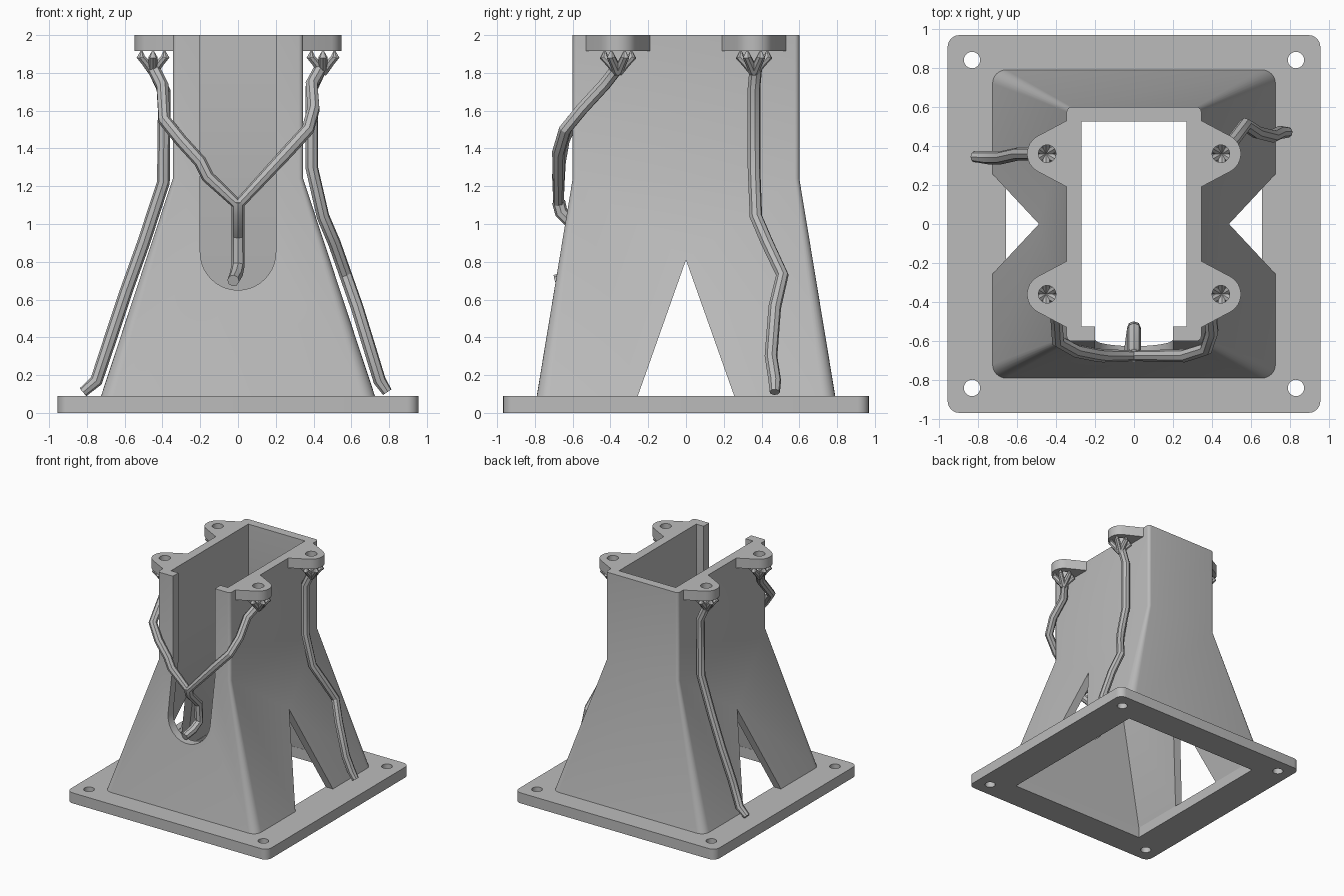
import bpy, bmesh, math
from mathutils import Vector

if "Cube" in bpy.data.objects:
    bpy.data.objects.remove(bpy.data.objects["Cube"], do_unlink=True)

GREY = (0.5, 0.5, 0.5, 1)
grey = bpy.data.materials.new("plain grey")
grey.use_nodes = True
grey.diffuse_color = GREY
grey.node_tree.nodes["Principled BSDF"].inputs["Base Color"].default_value = GREY


def arc(cx, cy, r, start, end, n):
    steps = [math.radians(start + (end - start) * i / n) for i in range(n + 1)]
    return [(cx + r * math.cos(a), cy + r * math.sin(a)) for a in steps]


def rounded_rect(hx, hy, r, n=6):
    pts = []
    for i, (sx, sy) in enumerate([(1, 1), (-1, 1), (-1, -1), (1, -1)]):
        pts += arc(sx * (hx - r), sy * (hy - r), r, 90 * i, 90 * i + 90, n)
    return pts


def rect(hx, hy):
    return [(hx, hy), (-hx, hy), (-hx, -hy), (hx, -hy)]


def loft(name, rings):
    """Solid through closed rings of 3D points."""
    bm = bmesh.new()
    loops = [[bm.verts.new(p) for p in ring] for ring in rings]
    count = len(loops[0])
    for low, high in zip(loops, loops[1:]):
        for i in range(count):
            j = (i + 1) % count
            bm.faces.new((low[i], low[j], high[j], high[i]))
    bm.faces.new(loops[0][::-1])
    bm.faces.new(loops[-1])
    bmesh.ops.recalc_face_normals(bm, faces=bm.faces)
    mesh = bpy.data.meshes.new(name)
    bm.to_mesh(mesh)
    bm.free()
    obj = bpy.data.objects.new(name, mesh)
    bpy.context.collection.objects.link(obj)
    mesh.materials.append(grey)
    return obj


def level(pts, z):
    return [(x, y, z) for x, y in pts]


def prism(name, pts, low, high):
    return loft(name, [level(pts, low), level(pts, high)])


def activate(obj):
    bpy.ops.object.select_all(action="DESELECT")
    obj.select_set(True)
    bpy.context.view_layer.objects.active = obj


def cut(obj, cutters):
    """Subtract the cutters, then remove them."""
    activate(obj)
    for c in cutters:
        mod = obj.modifiers.new("cut", "BOOLEAN")
        mod.operation, mod.solver, mod.object = "DIFFERENCE", "EXACT", c
        bpy.ops.object.modifier_apply(modifier=mod.name)
        bpy.data.objects.remove(c, do_unlink=True)


def smooth(obj):
    activate(obj)
    bpy.ops.object.shade_smooth_by_angle(angle=math.radians(30))


def hole(x, y, r):
    return prism("hole_cutter", arc(x, y, r, 0, 345, 23), -0.5, 2.5)


SIDES = [(1, 1), (-1, 1), (-1, -1), (1, -1)]

# Base plate with open middle and four screw holes
plate = prism("base_plate", rounded_rect(0.955, 0.968, 0.06), 0, 0.09)
cut(plate, [prism("opening_cutter", rect(0.655, 0.72), -0.5, 0.5)]
    + [hole(sx * 0.83, sy * 0.84, 0.042) for sx, sy in SIDES])
smooth(plate)

# Hollow tower: flared skirt under a straight rectangular shaft
tower = loft("tower", [level(rounded_rect(0.725, 0.79, 0.07), 0.09),
                       level(rounded_rect(0.345, 0.6, 0.025), 1.24),
                       level(rounded_rect(0.345, 0.6, 0.025), 2)])
hollow = loft("hollow_cutter", [level(rect(0.688, 0.737), 0),
                                level(rect(0.27, 0.525), 1.24),
                                level(rect(0.27, 0.525), 2.2)])
# Round-ended slot in the front, triangular notch through both sides
slot_outline = [(0.2, 2.2)] + arc(0, 0.85, 0.2, 0, -180, 20) + [(-0.2, 2.2)]
slot = loft("slot_cutter", [[(x, y, z) for x, z in slot_outline] for y in (-1.2, -0.3)])
notch_outline = [(-0.287, 0), (0.287, 0), (0, 0.81)]
notch = loft("notch_cutter", [[(x, y, z) for y, z in notch_outline] for x in (-1.2, 1.2)])
cut(tower, [hollow, slot, notch])
smooth(tower)

# Four mounting ears at the rim
for sx, sy in SIDES:
    outline = [(0.335, 0.185)] + arc(0.445, 0.36, 0.103, -60, 60, 12) + [(0.335, 0.535)]
    name = ("back" if sy > 0 else "front") + ("_left" if sx > 0 else "_right") + "_ear"
    ear = prism(name, [(x * sx, y * sy) for x, y in outline], 1.915, 2)
    cut(ear, [hole(sx * 0.445, sy * 0.36, 0.045)])
    smooth(ear)


def tubes(name, paths):
    """Round tubes along paths of (points, radius, end taper)."""
    curve = bpy.data.curves.new(name, "CURVE")
    curve.dimensions = "3D"
    curve.bevel_depth = 1
    curve.bevel_resolution = 2
    curve.use_fill_caps = True
    for pts, radius, taper in paths:
        spline = curve.splines.new("POLY")
        spline.points.add(len(pts) - 1)
        for p, co in zip(spline.points, pts):
            p.co = (*co, 1)
            p.radius = radius
        spline.points[-1].radius = radius * taper
    obj = bpy.data.objects.new(name, curve)
    bpy.context.collection.objects.link(obj)
    curve.materials.append(grey)
    activate(obj)
    bpy.ops.object.convert(target="MESH")
    smooth(bpy.context.object)


def crown(x, y):
    """Ring of short prongs that holds the underside of an ear."""
    neck = Vector((x, y, 1.8))
    paths = []
    for i in range(6):
        a = math.radians(60 * i + 30)
        out = Vector((math.cos(a), math.sin(a), 0))
        paths.append(([neck, neck + out * 0.045 + Vector((0, 0, 0.055)),
                       neck + out * 0.075 + Vector((0, 0, 0.085)),
                       neck + out * 0.07 + Vector((0, 0, 0.115))], 0.023, 0.25))
    return paths


# Branching support struts
struts = {
    "back_left_strut": [(0.44, 0.37, 1.83), (0.39, 0.36, 1.72), (0.39, 0.36, 1.3),
                        (0.45, 0.37, 1.04), (0.51, 0.43, 0.9), (0.57, 0.51, 0.73),
                        (0.63, 0.47, 0.56), (0.71, 0.45, 0.3), (0.75, 0.47, 0.17),
                        (0.79, 0.47, 0.11)],
    "back_right_strut": [(-0.45, 0.36, 1.83), (-0.39, 0.36, 1.7), (-0.395, 0.36, 1.22),
                         (-0.5, 0.36, 0.9), (-0.59, 0.36, 0.65), (-0.68, 0.34, 0.38),
                         (-0.75, 0.34, 0.17), (-0.82, 0.345, 0.11)],
    "front_left_strut": [(0.44, -0.36, 1.83), (0.39, -0.43, 1.74), (0.4, -0.55, 1.61),
                         (0.37, -0.64, 1.5), (0.26, -0.675, 1.38), (0, -0.675, 1.1)],
    "front_right_strut": [(-0.45, -0.36, 1.83), (-0.4, -0.44, 1.73), (-0.39, -0.6, 1.55),
                          (-0.3, -0.65, 1.44), (-0.2, -0.67, 1.33), (-0.16, -0.675, 1.25),
                          (0, -0.675, 1.1)],
}
for name, pts in struts.items():
    side = 1 if "left" in name else -1
    depth = 1 if "back" in name else -1
    tubes(name, [(pts, 0.034, 0.8)] + crown(side * 0.45, depth * 0.36))

# Shared stem that bends into the slot and rests on its lower edge
tubes("front_stem", [([(0, -0.675, 1.12), (0, -0.66, 1.06), (0, -0.54, 0.94),
                       (0, -0.53, 0.78), (-0.01, -0.6, 0.73), (-0.025, -0.69, 0.7)],
                      0.035, 0.9)])
